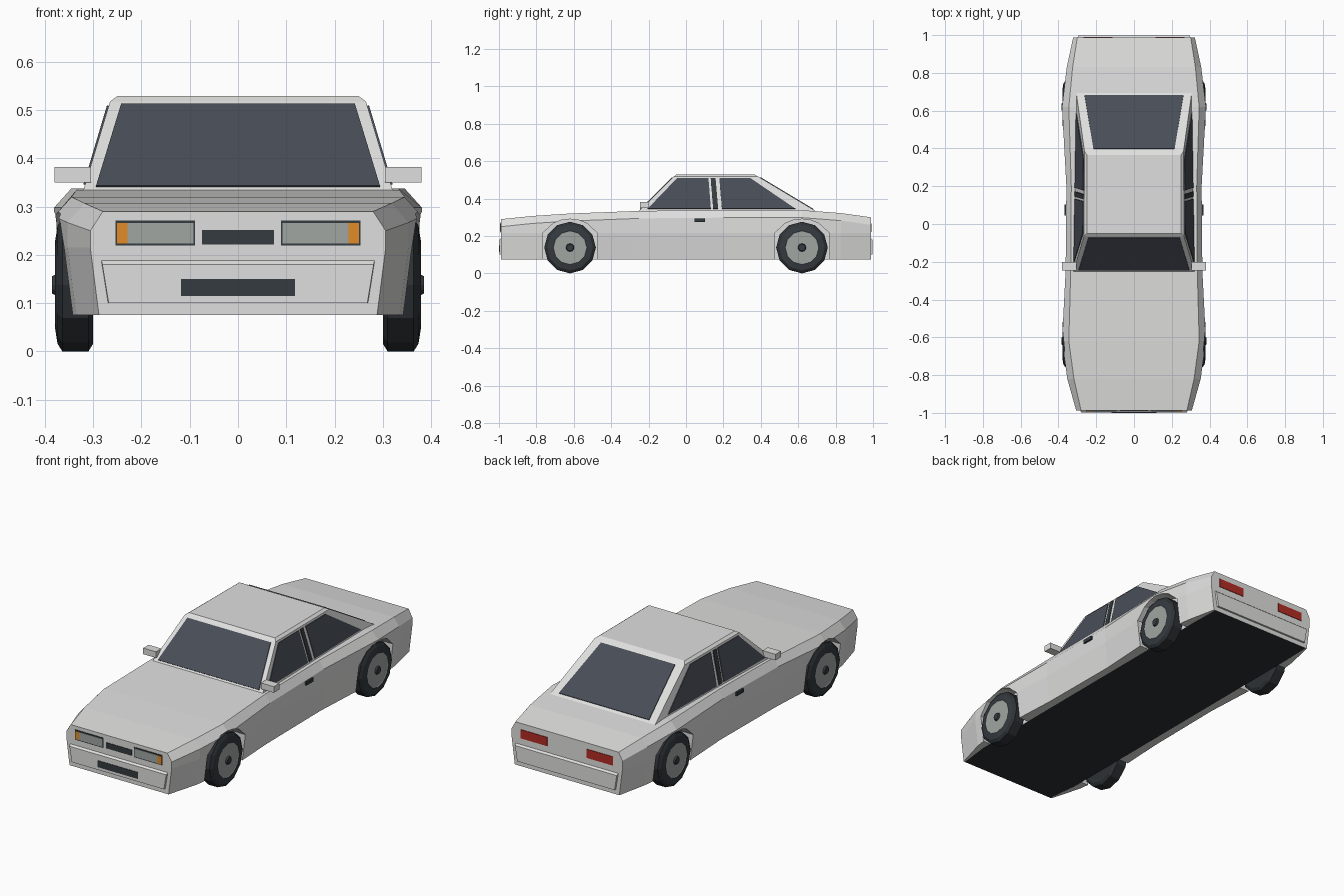
import bpy, bmesh
from math import cos, sin, pi
from mathutils import Vector

old = bpy.data.objects.get("Cube")
if old:
    bpy.data.objects.remove(old, do_unlink=True)


def material(name, r, g, b):
    m = bpy.data.materials.new(name)
    m.use_nodes = True
    m.diffuse_color = (r, g, b, 1)
    m.node_tree.nodes["Principled BSDF"].inputs["Base Color"].default_value = (r, g, b, 1)
    return m


PAINT = material("silver_paint", 0.74, 0.74, 0.735)
GLASS = material("tinted_glass", 0.065, 0.075, 0.095)
RUBBER = material("black_rubber", 0.026, 0.031, 0.035)
TRIM = material("dark_trim", 0.035, 0.043, 0.05)
METAL = material("grey_metal", 0.35, 0.38, 0.36)
AMBER = material("amber_lamp", 0.75, 0.26, 0.02)
RED = material("red_lamp", 0.45, 0.025, 0.018)


def finish(name, bm, *mats):
    bmesh.ops.recalc_face_normals(bm, faces=bm.faces)
    me = bpy.data.meshes.new(name)
    bm.to_mesh(me)
    bm.free()
    for m in mats:
        me.materials.append(m)
    ob = bpy.data.objects.new(name, me)
    bpy.context.collection.objects.link(ob)
    return ob


def loft(name, rings, *mats, closed=False):
    """Skin a list of equal-length point rings; cap the ends unless closed."""
    bm = bmesh.new()
    vs = [[bm.verts.new(p) for p in ring] for ring in rings]
    n = len(vs[0])
    pairs = list(zip(vs, vs[1:])) + ([(vs[-1], vs[0])] if closed else [])
    for a, b in pairs:
        for i in range(n):
            j = (i + 1) % n
            bm.faces.new((a[i], a[j], b[j], b[i]))
    if not closed:
        bm.faces.new(vs[0])
        bm.faces.new(vs[-1])
    return finish(name, bm, *mats)


def plate(name, pts, mat, t=0.004):
    """Thin plate straddling the surface through the given points."""
    p = [Vector(q) for q in pts]
    n = (p[1] - p[0]).cross(p[2] - p[0]).normalized() * t
    return loft(name, [[q - n for q in p], [q + n for q in p]], mat)


def end_plate(name, x0, x1, z0, z1, y, mat):
    plate(name, [(x0, y, z0), (x1, y, z0), (x1, y, z1), (x0, y, z1)], mat, 0.002)


def box(name, lo, hi, mat):
    rings = [[(lo[0], y, lo[2]), (hi[0], y, lo[2]), (hi[0], y, hi[2]), (lo[0], y, hi[2])]
             for y in (lo[1], hi[1])]
    return loft(name, rings, mat)


# Lower body: y, deck half width, outer half width, deck height
stations = [(-0.988, 0.28, 0.31, 0.29), (-0.82, 0.318, 0.357, 0.307),
            (-0.62, 0.345, 0.385, 0.32), (-0.25, 0.335, 0.366, 0.334),
            (0.2, 0.332, 0.362, 0.338), (0.62, 0.345, 0.385, 0.338),
            (0.83, 0.325, 0.36, 0.322), (0.988, 0.3, 0.326, 0.3)]
rings = []
for y, wi, wo, zt in stations:
    side = [(wi, zt), (wo - 0.004, zt - 0.04), (wo - 0.004, 0.215),
            (wo - 0.022, 0.075), (min(0.3, wo - 0.03), 0.075)]
    rings.append([(x, y, z) for x, z in side] + [(-x, y, z) for x, z in reversed(side)])
body = loft("body", rings, PAINT, RUBBER)
for f in body.data.polygons:
    if f.normal.z < -0.9 and abs(f.center.x) < 0.1:
        f.material_index = 1

# Wheel arches cut into the body
arch = [(-0.148, 0), (-0.148, 0.215), (-0.125, 0.235), (-0.09, 0.267), (-0.045, 0.285)]
arch += [(0, 0.29)] + [(-y, z) for y, z in reversed(arch)]
for sx in (1, -1):
    for yc in (-0.62, 0.62):
        cut = loft("arch_cutter", [[(sx * x, yc + y, z) for y, z in arch]
                                   for x in (0.298, 0.5)], PAINT)
        cut.hide_render = True
        cut.hide_set(True)
        mod = body.modifiers.new("arch", "BOOLEAN")
        mod.operation = "DIFFERENCE"
        mod.solver = "EXACT"
        mod.object = cut

# Cabin: height, front y, rear y, front half width, rear half width
levels = [(0.31, -0.275, 0.73, 0.328, 0.311), (0.335, -0.25, 0.69, 0.32, 0.305),
          (0.518, -0.065, 0.385, 0.265, 0.262), (0.529, -0.05, 0.365, 0.25, 0.248)]
loft("cabin", [[(-wf, f, z), (wf, f, z), (wr, r, z), (-wr, r, z)]
               for z, f, r, wf, wr in levels], PAINT)


def cabin_at(z):
    a, b = levels[1], levels[2]
    t = (z - a[0]) / (b[0] - a[0])
    return [p + (q - p) * t for p, q in zip(a, b)][1:]


# Windscreen and rear window lie on the sloping cabin ends
for name, end, lo, hi in (("windscreen", 0, 0.294, 0.242), ("rear_window", 1, 0.262, 0.215)):
    z0, z1 = 0.341, 0.511
    y0, y1 = cabin_at(z0)[end], cabin_at(z1)[end]
    plate(name, [(-lo, y0, z0), (lo, y0, z0), (hi, y1, z1), (-hi, y1, z1)], GLASS)


def cabin_side(sx, y, z):
    f, r, wf, wr = cabin_at(z)
    return (sx * (wf + (wr - wf) * (y - f) / (r - f)), y, z)


# Side windows, with a dark strip on the door pillar
panes = {"front_side_window": [(-0.205, 0.345), (-0.048, 0.508), (0.12, 0.508), (0.133, 0.345)],
         "pillar_strip": [(0.145, 0.345), (0.132, 0.508), (0.158, 0.508), (0.172, 0.345)],
         "rear_side_window": [(0.192, 0.345), (0.178, 0.508), (0.345, 0.508), (0.585, 0.345)]}
for sx, tag in ((1, "left"), (-1, "right")):
    for name, pts in panes.items():
        plate(f"{tag}_{name}", [cabin_side(sx, y, z) for y, z in pts],
              TRIM if "strip" in name else GLASS)
    # Door mirror and handle
    a, b = sorted((sx * 0.305, sx * 0.38))
    box(f"{tag}_mirror", (a, -0.245, 0.35), (b, -0.2, 0.382), PAINT)
    a, b = sorted((sx * 0.35, sx * 0.368))
    box(f"{tag}_door_handle", (a, 0.045, 0.274), (b, 0.102, 0.293), TRIM)

# Bumpers with a bevelled upper edge
for s, tag, w in ((-1, "front", 0.285), (1, "rear", 0.3)):
    outline = [(w - 0.015, 0.1, 0.1), (w, 0.195, 0.18)]
    back = [(-w + 0.015, 0.1), (w - 0.015, 0.1), (w, 0.195), (-w, 0.195)]
    face = [(-w + 0.017, 0.1), (w - 0.017, 0.1), (w - 0.004, 0.18), (-w + 0.004, 0.18)]
    loft(f"{tag}_bumper", [[(x, s * 0.98, z) for x, z in back],
                           [(x, s * 0.998, z) for x, z in face]], PAINT)

# Lamps and grilles
end_plate("centre_grille", -0.075, 0.075, 0.222, 0.252, -0.989, TRIM)
end_plate("bumper_grille", -0.118, 0.118, 0.115, 0.15, -0.998, TRIM)
for sx in (1, -1):
    end_plate("headlamp_frame", sx * 0.089, sx * 0.254, 0.219, 0.271, -0.989, TRIM)
    end_plate("headlamp", sx * 0.092, sx * 0.229, 0.224, 0.266, -0.991, METAL)
    end_plate("indicator", sx * 0.229, sx * 0.251, 0.224, 0.266, -0.992, AMBER)
    end_plate("tail_lamp", sx * 0.115, sx * 0.268, 0.222, 0.268, 0.989, RED)

# Wheels: turned profile of (x, radius), coloured by distance from the axle
profile = [(0.3, 0.01), (0.3, 0.122), (0.31, 0.138), (0.364, 0.138), (0.374, 0.122),
           (0.379, 0.09), (0.377, 0.086), (0.377, 0.022), (0.385, 0.018), (0.385, 0.002)]
SEG = 12
for sx, tag in ((1, "left"), (-1, "right")):
    for yc, end in ((-0.62, "front"), (0.62, "rear")):
        rings = [[(sx * x, yc + r * cos(2 * pi * k / SEG), 0.138 + r * sin(2 * pi * k / SEG))
                  for k in range(SEG)] for x, r in profile]
        wheel = loft(f"{end}_{tag}_wheel", rings, RUBBER, METAL, TRIM)
        for f in wheel.data.polygons:
            c = f.center
            r = ((c.y - yc) ** 2 + (c.z - 0.138) ** 2) ** 0.5
            if abs(c.x) > 0.376:
                f.material_index = 2 if r < 0.03 or r > 0.095 else 1
